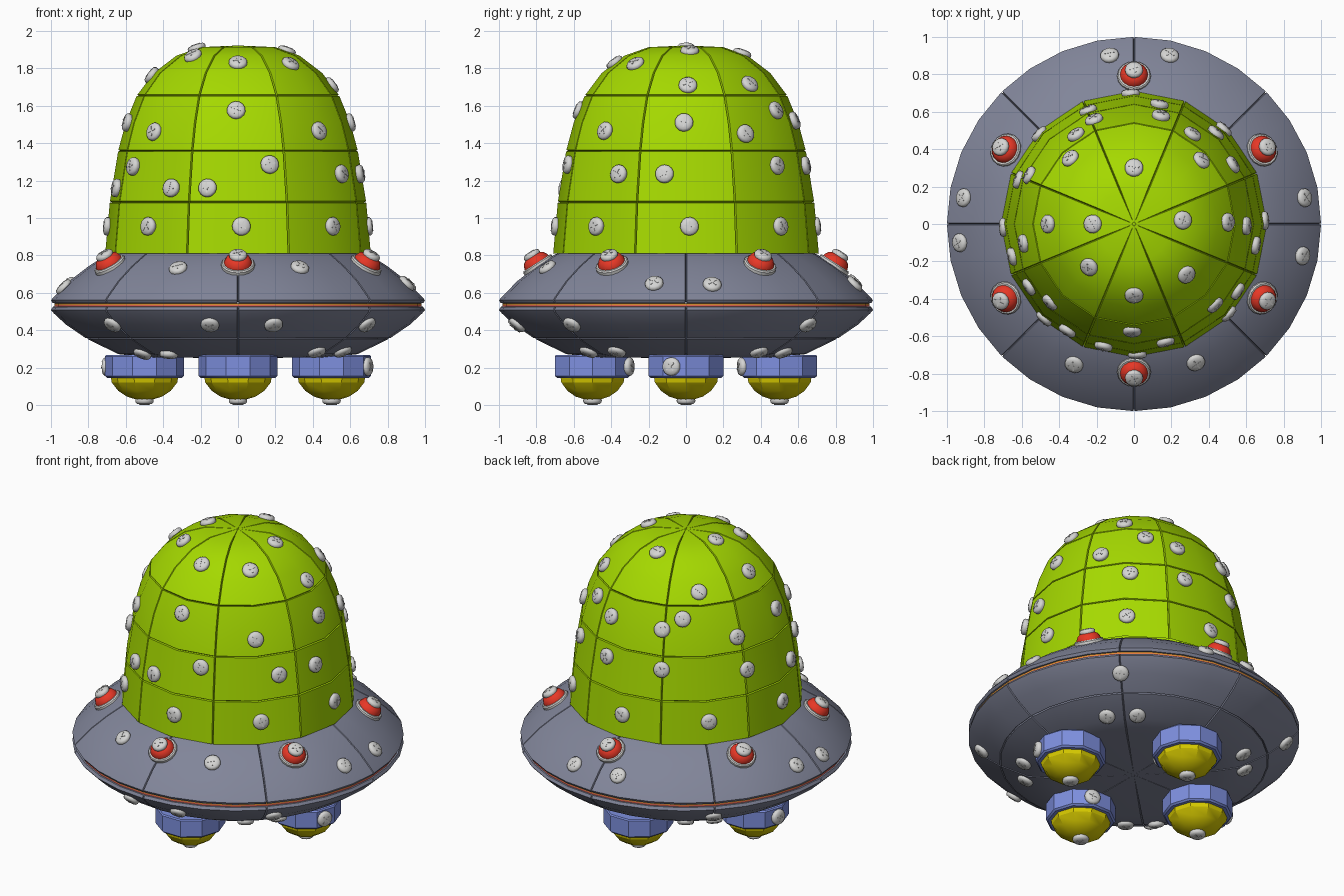
import bpy, bmesh, math, random
from mathutils import Vector, Matrix

if "Cube" in bpy.data.objects:
    bpy.data.objects.remove(bpy.data.objects["Cube"])

random.seed(4)
TAU = math.tau


def material(name, rgb):
    m = bpy.data.materials.new(name)
    m.diffuse_color = (*rgb, 1)
    m.use_nodes = True
    m.node_tree.nodes["Principled BSDF"].inputs["Base Color"].default_value = m.diffuse_color
    return m


GREEN = material("lime green", (0.38, 0.70, 0.0))
GREY = material("slate grey", (0.22, 0.235, 0.32))
STEEL = material("light steel", (0.66, 0.66, 0.65))
RED = material("lamp red", (0.82, 0.04, 0.02))
SALMON = material("trim salmon", (0.80, 0.13, 0.09))
ORANGE = material("trim orange", (0.72, 0.28, 0.03))
BLUE = material("thruster blue", (0.21, 0.28, 0.74))
YELLOW = material("thruster yellow", (0.68, 0.59, 0.0))


def finish(name, bm, mats, angle=35):
    bmesh.ops.remove_doubles(bm, verts=bm.verts, dist=1e-5)
    bmesh.ops.recalc_face_normals(bm, faces=bm.faces)
    me = bpy.data.meshes.new(name)
    bm.to_mesh(me)
    bm.free()
    for m in mats:
        me.materials.append(m)
    me.shade_smooth()
    me.set_sharp_from_angle(angle=math.radians(angle))
    return me


def add(name, me, matrix=Matrix()):
    ob = bpy.data.objects.new(name, me)
    ob.matrix_world = matrix
    bpy.context.scene.collection.objects.link(ob)
    return ob


def lathe(bm, profile, sides, seams=(), rings=(), width=0.0045, depth=0.012):
    """Revolve (r, z) points; seams = grooved side indices, rings = grooved point indices."""
    rows = []                                   # (r, z, normal r, normal z, grooved)
    for i, (r, z) in enumerate(profile):
        a, b = profile[max(i - 1, 0)], profile[min(i + 1, len(profile) - 1)]
        t = Vector((b[0] - a[0], b[1] - a[1])).normalized()
        n = (-t.y, t.x) if -t.y * r + t.x * (z - 0.55) > 0 else (t.y, -t.x)
        if i in rings:
            for k in (-1, 0, 1):
                rows.append((r + k * width * t.x, z + k * width * t.y, *n, k == 0))
        else:
            rows.append((r, z, *n, False))
    cols = []                                   # (angle, sideways shift, grooved)
    for j in range(sides):
        shifts = (-1, 0, 1) if j in seams else (0,)
        cols += [(TAU * j / sides, s * width, j in seams and s == 0) for s in shifts]
    grid = []
    for r, z, nr, nz, g in rows:
        line = []
        for a, s, gs in cols:
            d = min(depth, r * 0.1) if g or gs else 0
            s = max(-r * 0.1, min(r * 0.1, s))
            rr = r - nr * d
            line.append(bm.verts.new((rr * math.cos(a) - s * math.sin(a),
                                      rr * math.sin(a) + s * math.cos(a), z - nz * d)))
        grid.append(line)
    n = len(cols)
    for p, q in zip(grid, grid[1:]):
        for j in range(n):
            bm.faces.new((p[j], p[(j + 1) % n], q[(j + 1) % n], q[j]))


def turned(name, profile, sides, mats, angle=35, **kw):
    bm = bmesh.new()
    lathe(bm, profile, sides, **kw)
    return finish(name, bm, mats, angle)


# Panelled dome
DOME = [(0.71, 0.81), (0.685, 1.085), (0.64, 1.36), (0.60, 1.51), (0.54, 1.655),
        (0.45, 1.775), (0.33, 1.867), (0.20, 1.913), (0, 1.922)]
me = turned("dome", DOME, 16, [GREEN], seams=range(1, 16, 2), rings=(1, 2, 4))
add("dome", me)

# Saucer, upper and lower shells
UPPER = [(0.62, 0.835), (0.70, 0.805), (0.80, 0.741), (0.90, 0.664), (0.985, 0.578),
         (1.0, 0.56), (0.99, 0.544), (0.90, 0.542)]
LOWER = [(0.90, 0.527), (0.99, 0.525), (1.0, 0.508), (0.985, 0.49), (0.92, 0.43),
         (0.81, 0.355), (0.64, 0.272), (0.5, 0.255), (0, 0.25)]
add("saucer_upper", turned("saucer_upper", UPPER, 32, [GREY], seams=range(0, 32, 4)))
add("saucer_lower", turned("saucer_lower", LOWER, 32, [GREY], seams=range(0, 32, 4), rings=(5,)))

# Coloured trim recessed between the shells
for name, z, mat in (("trim_orange", 0.5345, ORANGE), ("trim_salmon", 0.5255, SALMON)):
    prof = [(0.9, z), (0.98, z), (0.98, z + 0.009), (0.9, z + 0.009)]
    add(name, turned(name, prof, 32, [mat]))

# Screw head with raised cross, shared by all copies
bm = bmesh.new()
lathe(bm, [(0.046, -0.012), (0.05, 0.0), (0.049, 0.01), (0.041, 0.019), (0.02, 0.023), (0, 0.023)], 14)
for size in ((0.056, 0.007, 0.006), (0.007, 0.056, 0.0055)):
    m = Matrix.Translation((0, 0, 0.0215)) @ Matrix.Diagonal((*size, 1))
    bmesh.ops.create_cube(bm, size=1, matrix=m)
SCREW = finish("screw", bm, [STEEL], 50)


def facing(p, n):
    return Matrix.Translation(p) @ Vector(n).to_track_quat('Z', 'Y').to_matrix().to_4x4()


def screw(name, p, n, size=1.0):
    spin = Matrix.Rotation(random.uniform(0, TAU), 4, 'Z')
    add(name, SCREW, facing(p, n) @ spin @ Matrix.Scale(size, 4))


def on_profile(profile, deg, value, axis):
    """Point and outward normal where the profile's r (axis 0) or z (axis 1) equals value."""
    for p, q in zip(profile, profile[1:]):
        lo, hi = sorted((p[axis], q[axis]))
        if lo <= value <= hi and hi > lo and max(p[0], q[0]) != 0.99:
            break
    t = (value - p[axis]) / (q[axis] - p[axis])
    r, z = (p[k] + t * (q[k] - p[k]) for k in (0, 1))
    nr, nz = q[1] - p[1], p[0] - q[0]
    if profile is not DOME:                     # saucer profiles run outwards / inwards
        nr, nz = (abs(nr), abs(nz)) if profile is UPPER else (abs(nr), -abs(nz))
    a = math.radians(deg)
    c, s = math.cos(a), math.sin(a)
    return (r * c, r * s, z), (nr * c, nr * s, nz)


def polar(x, y):
    return math.degrees(math.atan2(y, x)), math.hypot(x, y)


# Screws on the dome walls: angles and heights
for k in range(8):
    screw("dome_screw", *on_profile(DOME, 45 * k + 1.5, 0.955, 1))
for deg, z in ((-104, 1.16), (-122, 1.16), (-75, 1.285), (-149, 1.275), (-33, 1.235), (-10, 1.235),
               (48, 1.28), (78, 1.28), (112, 1.28), (159, 1.24), (195, 1.16),
               (-91, 1.575), (-137, 1.46), (-45, 1.465), (-1, 1.51), (31, 1.45), (57, 1.575),
               (76, 1.52), (111, 1.52), (123, 1.585), (155, 1.45), (190, 1.51)):
    screw("dome_screw", *on_profile(DOME, deg, z, 1))

# Screws near the dome crown, seen from the top
for x, y in ((0, 0.30), (-0.22, 0), (0.26, 0.02), (-0.24, -0.23), (0.28, -0.27), (0, -0.38),
             (-0.46, 0), (0.50, 0.01), (-0.34, 0.35), (0.36, 0.34)):
    screw("crown_screw", *on_profile(DOME, *polar(x, y), 0))

# Screws on the saucer top, rim underside and belly
for x, y in ((-0.13, 0.9), (0.19, 0.9), (0.91, 0.14), (0.9, -0.17), (-0.91, 0.14),
             (-0.93, -0.1), (-0.32, -0.75), (0.33, -0.74)):
    screw("saucer_screw", *on_profile(UPPER, *polar(x, y), 0))
for x, y in ((-0.67, -0.63), (-0.15, -0.91), (0.19, -0.90), (0.69, -0.61), (0.65, 0.65), (-0.66, 0.65)):
    screw("rim_screw", *on_profile(LOWER, polar(x, y)[0], 0.43, 1))
for x, y in ((0.54, 0.39), (0.41, 0.52), (-0.39, 0.56), (-0.51, 0.43),
             (0.56, -0.37), (0.42, -0.52), (-0.37, -0.52), (-0.51, -0.40)):
    screw("belly_screw", *on_profile(LOWER, *polar(x, y), 0))

# Six red lamps in steel collars around the saucer
COLLAR = turned("lamp_collar", [(0.06, -0.02), (0.09, -0.02), (0.09, 0.008), (0.084, 0.015), (0.06, 0.015)],
                16, [STEEL])
LAMP = turned("lamp", [(0.076, 0), (0.074, 0.022), (0.062, 0.045), (0.04, 0.058), (0, 0.06)], 16, [RED])
for k in range(6):
    p, n = on_profile(UPPER, 30 + 60 * k, 0.79, 0)
    add("lamp_collar", COLLAR, facing(p, n))
    add("lamp", LAMP, facing(p, n))
    screw("lamp_screw", Vector(p) + Vector(n).normalized() * 0.06, n, 0.97)

# Four thrusters: blue collar, yellow bowl, screws
HOUSING = turned("thruster_collar", [(0, 0.268), (0.205, 0.268), (0.211, 0.26), (0.211, 0.155),
                                     (0.20, 0.145), (0, 0.145)], 10, [BLUE], 25)
BOWL = turned("thruster_bowl", [(0.18, 0.15), (0.175, 0.12), (0.14, 0.075), (0.095, 0.045),
                                (0.04, 0.028), (0, 0.027)], 10, [YELLOW], 25)
for x, y, side in ((0.5, 0, -22), (0, 0.5, -75), (-0.5, 0, 170), (0, -0.5, 70)):
    add("thruster_collar", HOUSING, Matrix.Translation((x, y, 0)))
    add("thruster_bowl", BOWL, Matrix.Translation((x, y, 0)))
    screw("thruster_tip_screw", (x, y, 0.025), (0, 0, -1))
    c, s = math.cos(math.radians(side)), math.sin(math.radians(side))
    screw("thruster_side_screw", (x + 0.206 * c, y + 0.206 * s, 0.205), (c, s, 0))
